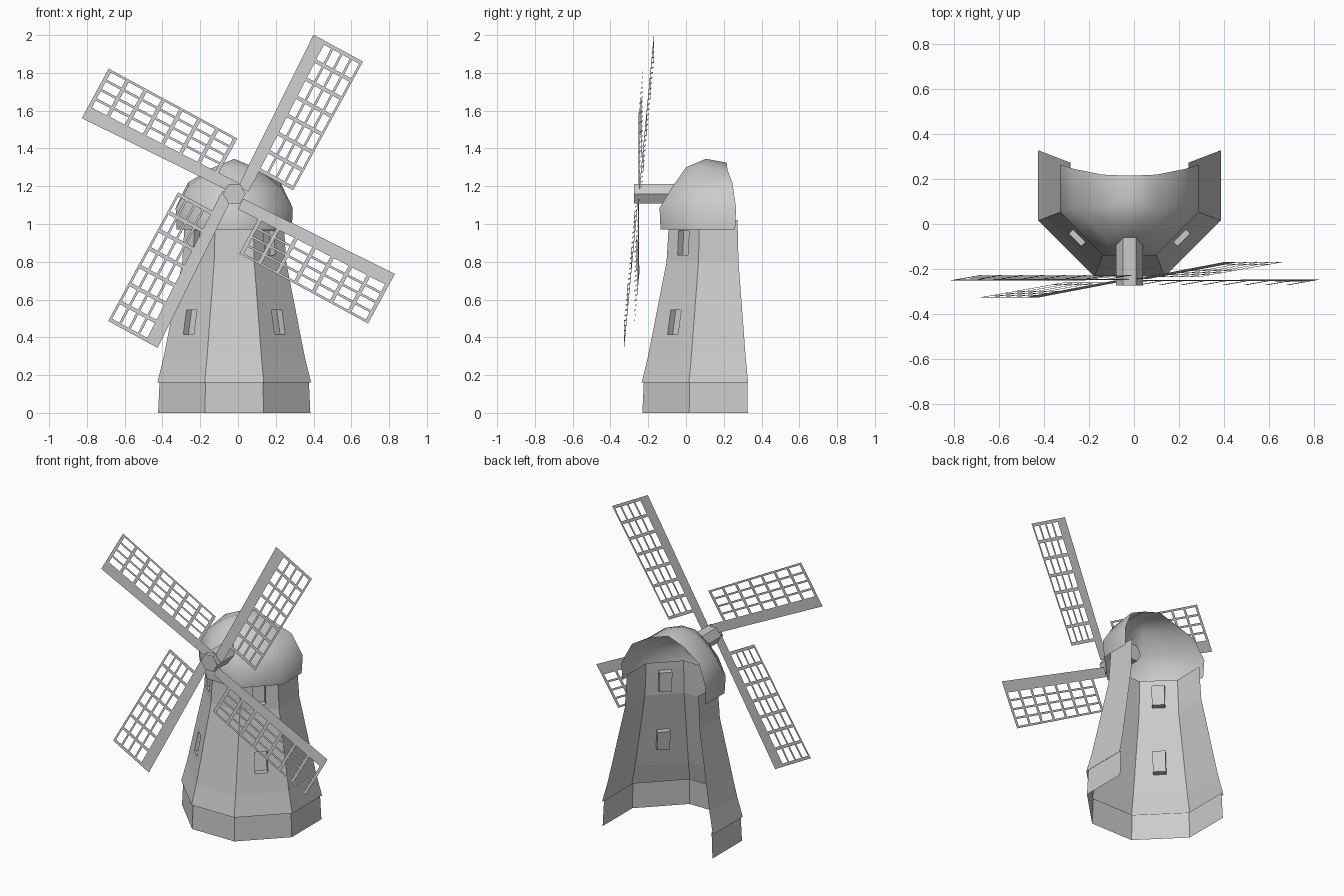
import bpy, bmesh, math
from mathutils import Vector

if "Cube" in bpy.data.objects:
    bpy.data.objects.remove(bpy.data.objects["Cube"])

CX, CY = -0.02, 0.172      # tower axis


def finish(bm, name, smooth=False):
    me = bpy.data.meshes.new(name)
    bm.to_mesh(me)
    bm.free()
    ob = bpy.data.objects.new(name, me)
    bpy.context.collection.objects.link(ob)
    for p in me.polygons:
        p.use_smooth = smooth
    return ob


def loft(bm, rings):
    """Skin open rings of points; returns vertex rows and face rows."""
    rows = [[bm.verts.new(p) for p in r] for r in rings]
    faces = [[bm.faces.new((a[i], a[i + 1], b[i + 1], b[i])) for i in range(len(a) - 1)]
             for a, b in zip(rows, rows[1:])]
    return rows, faces


def half_ring(a, z, split=False):
    """Five sides of an octagon, open at the back; split adds window columns."""
    h = 0.385 * a
    right = [Vector((h, -a, z)), Vector((a, -h, z)), Vector((a, h, z))]
    if split:
        mid, d = (right[0] + right[1]) / 2, (right[1] - right[0]).normalized() * 0.039
        right[1:1] = [mid - d, mid + d]
    left = [Vector((-p.x, p.y, p.z)) for p in reversed(right)]
    return [p + Vector((CX, CY, 0)) for p in left + right]


# base plinth
bm = bmesh.new()
loft(bm, [half_ring(0.403, 0), half_ring(0.395, 0.17)])
finish(bm, "base_wall")

# tapering tower with recessed windows in the diagonal sides
profile = [(0.407, 0.16), (0.375, 0.29), (0.350, 0.415), (0.325, 0.545),
           (0.275, 0.80), (0.273, 0.835), (0.265, 0.965), (0.263, 1.02)]
bm = bmesh.new()
rows, faces = loft(bm, [half_ring(a, z, True) for a, z in profile])
for level in (2, 5):
    for col, side in ((2, -1), (6, 1)):
        res = bmesh.ops.extrude_discrete_faces(bm, faces=[faces[level][col]])
        verts = {v for f in res["faces"] for v in f.verts}
        bmesh.ops.translate(bm, verts=list(verts), vec=(-0.027 * side, 0.027, 0))
finish(bm, "tower_wall")

# domed cap, open at the back
# z, front y, front half width, side x, side y, back y, side z, back z
cap = [(0.97, -0.135, 0.115, 0.305, 0.060, 0.260, 0.97, 0.97),
       (1.085, -0.14, 0.118, 0.310, 0.055, 0.265, 1.085, 1.085),
       (1.185, -0.08, 0.095, 0.245, 0.070, 0.245, 1.195, 1.22),
       (1.30, 0.0, 0.050, 0.120, 0.075, 0.220, 1.295, 1.285)]
rings = []
for z, fy, fh, sx, sy, by, sz, bz in cap:
    right = [(fh, fy, z), (sx, sy, sz), (sx, by, bz)]
    left = [(-x, y, w) for x, y, w in reversed(right)]
    rings.append([(x + CX, y, w) for x, y, w in left + right])
bm = bmesh.new()
rows, _ = loft(bm, rings)
top = rows[-1]
apex = bm.verts.new((CX, 0.105, 1.345))
ridge = bm.verts.new((CX, 0.215, 1.325))
for i in range(5):
    bm.faces.new((top[i], top[i + 1], apex))
bm.faces.new((top[5], ridge, apex))
bm.faces.new((ridge, top[0], apex))
finish(bm, "cap", smooth=True)

# hexagonal shaft
bm = bmesh.new()
ends = [[bm.verts.new((CX + 0.06 * math.cos(i * math.pi / 3), y,
                       1.16 + 0.06 * math.sin(i * math.pi / 3))) for i in range(6)]
        for y in (-0.275, -0.03)]
for i in range(6):
    j = (i + 1) % 6
    bm.faces.new((ends[0][i], ends[0][j], ends[1][j], ends[1][i]))
bm.faces.new(ends[0])
bm.faces.new(ends[1][::-1])
finish(bm, "shaft")


# lattice sails, all lying in one slightly tilted plane
ANG = math.radians(61.5)
LEAN = 0.085
HUB = Vector((CX, -0.25, 1.16))


def cuts(start, bar, hole, count):
    """Alternating bar and hole positions, starting and ending with a bar."""
    out = [start]
    for _ in range(count):
        out += [out[-1] + bar, out[-1] + bar + hole]
    return out + [out[-1] + bar]


def sail(name, turn, shift):
    a = ANG + turn
    u = Vector((math.cos(a), 0, math.sin(a)))
    v = Vector((math.sin(a), 0, -math.cos(a)))
    bm = bmesh.new()

    def vert(pu, pv):
        p = u * (pu + shift) + v * pv
        s = p.x * math.cos(ANG) + p.z * math.sin(ANG)
        return bm.verts.new(HUB + p + Vector((0, LEAN * s, 0)))

    lengths = [0.03] + cuts(0.15, 0.02, 0.0879, 7)
    rows = []
    for pu in lengths:
        t = (pu - 0.03) / 0.895
        inner = 0.062 - 0.022 * t               # spar edge narrows to the tip
        k = (0.265 - inner) / 0.225
        widths = [-0.033 * t] + [inner + k * w for w in cuts(-0.013, 0.013, 0.0433, 4)[1:]]
        rows.append([vert(pu, w) for w in widths])
    for r in range(len(rows) - 1):
        for c in range(len(rows[0]) - 1):
            hole = r % 2 == 0 and c % 2 == 1    # lattice opening
            if hole or (r == 0 and c > 0):      # only the spar reaches the hub
                continue
            bm.faces.new((rows[r][c], rows[r][c + 1], rows[r + 1][c + 1], rows[r + 1][c]))
    bmesh.ops.delete(bm, geom=[w for w in bm.verts if not w.link_faces], context='VERTS')
    finish(bm, name)


for i, shift in enumerate((0.015, -0.025, -0.015, 0.025)):
    sail(f"sail_{i + 1}", i * math.pi / 2, shift)
